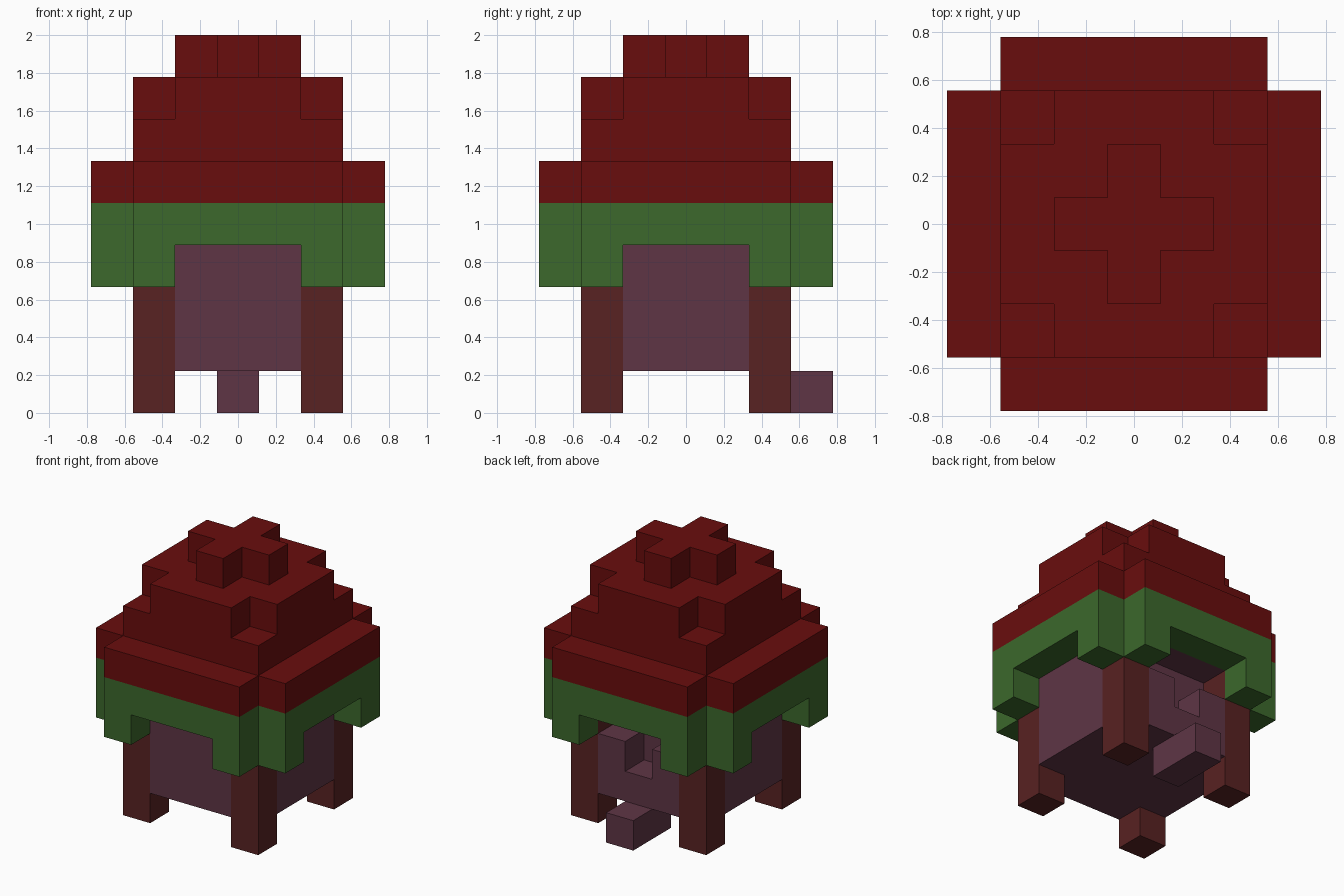
import bpy
import math
from mathutils import Vector, Matrix

cube = bpy.data.objects.get("Cube")
if cube:
    bpy.data.objects.remove(cube, do_unlink=True)

U = 2 / 9  # one block


def material(name, rgb):
    m = bpy.data.materials.new(name)
    m.use_nodes = True
    m.diffuse_color = (*rgb, 1)
    bsdf = next(n for n in m.node_tree.nodes if n.type == 'BSDF_PRINCIPLED')
    bsdf.inputs["Base Color"].default_value = (*rgb, 1)
    bsdf.inputs["Roughness"].default_value = 0.9
    return m


RED = material("dark_red", (0.141, 0.004, 0.004))
GREEN = material("leaf_green", (0.045, 0.138, 0.025))
PURPLE = material("dusky_purple", (0.114, 0.036, 0.060))
BROWN = material("red_brown", (0.098, 0.016, 0.016))


def prism(name, outline, low, high, mat, upright=False, turn=0):
    """Extrude a counter-clockwise outline, in blocks: along z, or along y if upright."""
    n = len(outline)
    if upright:
        verts = [Vector((a, d, b)) for d in (high, low) for a, b in outline]
    else:
        verts = [Vector((a, b, d)) for d in (low, high) for a, b in outline]
    faces = [tuple(reversed(range(n))), tuple(range(n, 2 * n))]
    faces += [(i, (i + 1) % n, n + (i + 1) % n, n + i) for i in range(n)]
    spin = Matrix.Rotation(turn, 3, 'Z')
    mesh = bpy.data.meshes.new(name)
    mesh.from_pydata([spin @ v * U for v in verts], [], faces)
    mesh.materials.append(mat)
    obj = bpy.data.objects.new(name, mesh)
    bpy.context.collection.objects.link(obj)
    return obj


def rect(x0, x1, y0, y1):
    return [(x0, y0), (x1, y0), (x1, y1), (x0, y1)]


def plus(a, b):
    """Square of half-width a with its corners cut back to b."""
    return [(-b, -a), (b, -a), (b, -b), (a, -b), (a, b), (b, b),
            (b, a), (-b, a), (-b, b), (-a, b), (-a, -b), (-b, -b)]


# Stepped roof
prism("roof_eaves", plus(3.5, 2.5), 5, 6, RED)
prism("roof_middle", rect(-2.5, 2.5, -2.5, 2.5), 6, 7, RED)
prism("roof_upper", plus(2.5, 1.5), 7, 8, RED)
prism("roof_cap", plus(1.5, 0.5), 8, 9, RED)

# Hanging skirt with an arch on each side
arch = [(-2.5, 3), (-1.5, 3), (-1.5, 4), (1.5, 4),
        (1.5, 3), (2.5, 3), (2.5, 5), (-2.5, 5)]
for i, side in enumerate(("back", "right", "front", "left")):
    prism(f"skirt_{side}", arch, 2.5, 3.5, GREEN, True, i * math.pi / 2)

# Corner legs
for sx, lr in ((1, "left"), (-1, "right")):
    for sy, fb in ((-1, "front"), (1, "back")):
        x, y = 2 * sx, 2 * sy
        prism(f"leg_{fb}_{lr}", rect(x - .5, x + .5, y - .5, y + .5), 0, 5, BROWN)

# Body, with an opening recessed into the back wall
core = [(-1.5, -2.5), (1.5, -2.5), (1.5, -1.5), (2.5, -1.5),
        (2.5, 1.5), (-2.5, 1.5), (-2.5, -1.5), (-1.5, -1.5)]
prism("body", core, 1, 5, PURPLE)
sill = [(-1.5, 1), (1.5, 1), (1.5, 3), (.5, 3),
        (.5, 2), (-.5, 2), (-.5, 3), (-1.5, 3)]
prism("back_wall", sill, 1.5, 2.5, PURPLE, True)
prism("back_lintel", rect(-1.5, 1.5, 4, 5), 1.5, 2.5, PURPLE, True)
prism("back_step", rect(-.5, .5, 1.5, 3.5), 0, 1, PURPLE)
